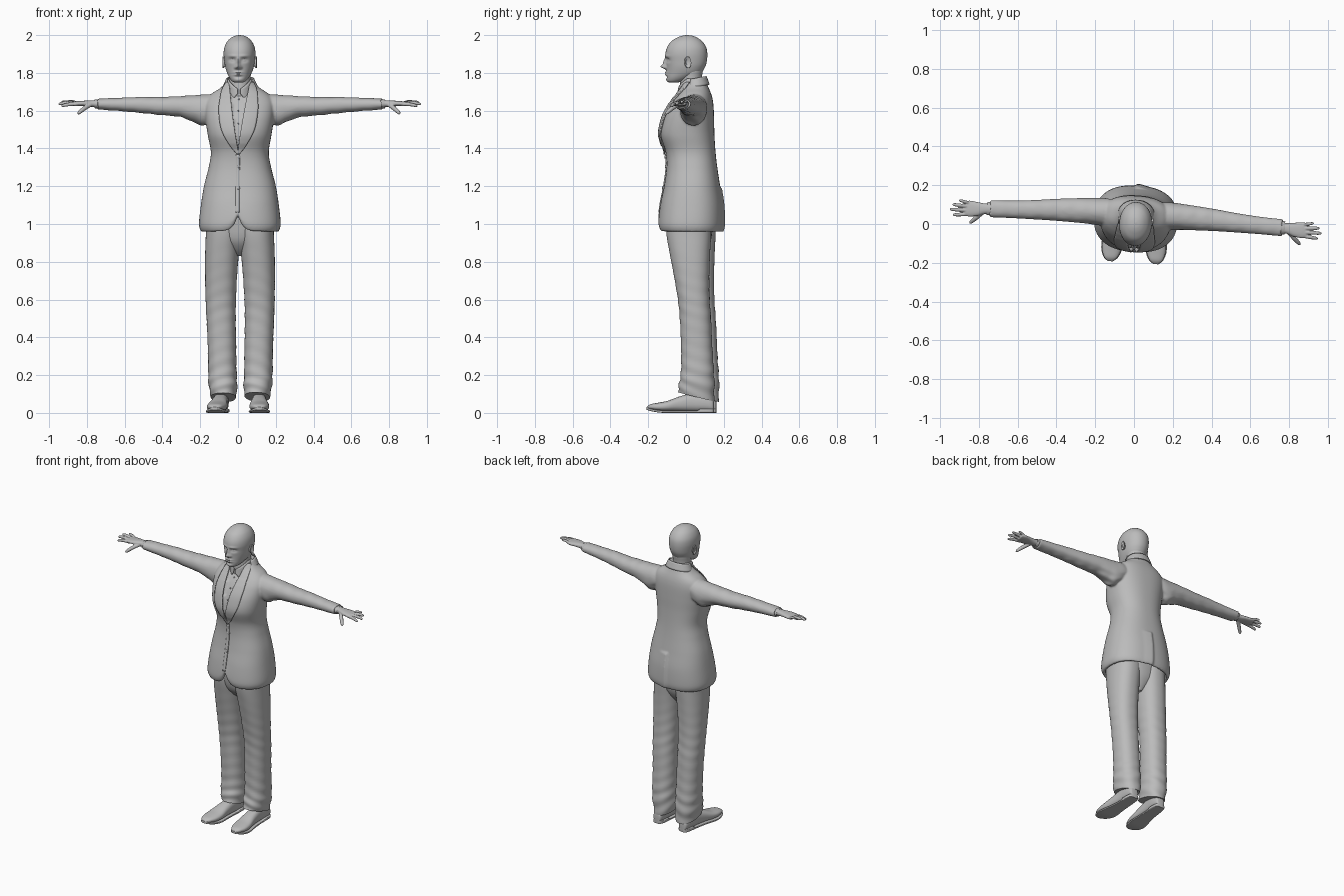
import bpy, bmesh, math
from mathutils import Vector

if "Cube" in bpy.data.objects:
    bpy.data.objects.remove(bpy.data.objects["Cube"])

GREY = bpy.data.materials.new("plain_grey")
GREY.diffuse_color = (0.5, 0.5, 0.5, 1)
GREY.use_nodes = True
GREY.node_tree.nodes["Principled BSDF"].inputs["Base Color"].default_value = GREY.diffuse_color
TURN, SHIFT = -0.065, 0.008      # whole figure is turned slightly


def finish(name, bm, voxel=0, smooth=0, thick=0):
    bmesh.ops.recalc_face_normals(bm, faces=bm.faces)
    for f in bm.faces:
        f.smooth = True
    me = bpy.data.meshes.new(name)
    bm.to_mesh(me)
    bm.free()
    me.materials.append(GREY)
    ob = bpy.data.objects.new(name, me)
    bpy.context.collection.objects.link(ob)
    ob.rotation_euler.z = TURN
    ob.location.x = SHIFT
    if thick:
        m = ob.modifiers.new("thickness", 'SOLIDIFY')
        m.thickness, m.offset = thick, 0
    if voxel:
        m = ob.modifiers.new("fuse", 'REMESH')
        m.mode, m.voxel_size, m.use_smooth_shade = 'VOXEL', voxel, True
    if smooth:
        m = ob.modifiers.new("soften", 'SMOOTH')
        m.factor, m.iterations = 0.5, smooth
    return ob


def spline(rows, steps):
    """Catmull-Rom through tuples of numbers."""
    out, last = [], len(rows) - 1
    for i in range(last):
        a, b, c, d = rows[max(i - 1, 0)], rows[i], rows[i + 1], rows[min(i + 2, last)]
        for k in range(steps):
            t = k / steps
            out.append(tuple(0.5 * (2 * q + (r - p) * t + (2 * p - 5 * q + 4 * r - s) * t * t
                                    + (3 * q - p - 3 * r + s) * t ** 3)
                             for p, q, r, s in zip(a, b, c, d)))
    return out + [tuple(rows[-1])]


def oval(center, u, v, p=2.0, n=48):
    """Superellipse ring in the plane of u and v."""
    ring = []
    for i in range(n):
        t = 2 * math.pi * i / n
        c, s = math.cos(t), math.sin(t)
        ring.append(Vector(center) + Vector(u) * math.copysign(abs(c) ** (2 / p), c)
                    + Vector(v) * math.copysign(abs(s) ** (2 / p), s))
    return ring


def loft(bm, rings):
    vs = [[bm.verts.new(co) for co in r] for r in rings]
    n = len(vs[0])
    for a, b in zip(vs, vs[1:]):
        for i in range(n):
            bm.faces.new((a[i], a[(i + 1) % n], b[(i + 1) % n], b[i]))
    bm.faces.new(vs[0][::-1])
    bm.faces.new(vs[-1])


def upright(rows, p=2.0, n=48):
    """Rings from (z, centre x, half width, front y, back y)."""
    return [oval((cx, (f + b) / 2, z), (rx, 0, 0), (0, (b - f) / 2, 0), p, n)
            for z, cx, rx, f, b in rows]


def patch(bm, f, nu, nv):
    g = [[bm.verts.new(f(i / nu, j / nv)) for j in range(nv + 1)] for i in range(nu + 1)]
    for i in range(nu):
        for j in range(nv):
            bm.faces.new((g[i][j], g[i + 1][j], g[i + 1][j + 1], g[i][j + 1]))


def bump(d, s):
    return math.exp(-(d / s) ** 2)


# Jacket: torso with open neck, cutaway hem and hollow skirt, fused with sleeves
TORSO = spline([(.96, 0, .205, -.135, .19), (1.0, 0, .216, -.145, .198), (1.1, 0, .206, -.135, .195),
                (1.2, 0, .19, -.115, .18), (1.3, 0, .165, -.102, .165), (1.38, 0, .153, -.107, .156),
                (1.47, 0, .168, -.134, .15), (1.55, 0, .18, -.121, .148), (1.62, 0, .185, -.088, .145),
                (1.66, 0, .175, -.062, .14), (1.69, 0, .15, -.038, .132), (1.72, 0, .105, -.018, .12),
                (1.75, 0, .076, 0, .108), (1.77, 0, .066, .01, .1)], 8)


def chest(x, z, out=0):
    """Point on the torso front at (x, z)."""
    r = min(TORSO, key=lambda q: abs(q[0] - z))
    k = min(abs(x / r[2]), .98)
    return Vector((x, (r[3] + r[4]) / 2 - (r[4] - r[3]) / 2 * (1 - k ** 2.4) ** (1 / 2.4) - out, z))


def opening(z):
    return max(0, (z - 1.38) * .155)


def tailor(co):
    front = co.y < 0.03
    if front and abs(co.x) < opening(co.z):
        co.y += .014
    elif front:
        co.y += .012 * bump(co.x, .03) * bump(co.z - 1.48, .06)
    low = max(0, 1 - (co.z - .96) / .14)
    if front:
        co.z += .085 * math.exp(-abs(co.x) / .025) * low
    elif 0 < co.x < .06 and co.z < 1.2:
        co.y += .01 * (1 - co.x / .06)      # back vent overlap
    return co


bm = bmesh.new()
body = [[tailor(c) for c in r] for r in upright(TORSO, 2.4, 120)]
inner = [[Vector((c.x * .92, .03 + (c.y - .03) * .92, c.z + dz)) for c in body[0]] for dz in (.1, 0)]
loft(bm, inner + body)
SLEEVE = spline([(.08, .05, 1.635, .06, .05), (.15, .052, 1.615, .07, .072), (.2, .052, 1.603, .07, .082),
                 (.25, .052, 1.612, .066, .069), (.32, .05, 1.622, .062, .055), (.42, .046, 1.624, .056, .048),
                 (.52, .04, 1.63, .05, .043), (.64, .034, 1.633, .045, .035), (.755, .03, 1.635, .044, .029)], 8)
for s in (-1, 1):
    rings = []
    for x, y, z, ry, rz in SLEEVE:
        w = 1 + .025 * math.sin(x * 75) * min(1, max(0, (x - .2) * 8))
        ring = oval((s * x, y, z), (0, ry, 0), (0, 0, rz * w), 2.1, 40)
        for c in ring:
            c.x += .006 * math.sin((c.y + c.z) * 90)
        rings.append(ring)
    loft(bm, rings)
finish("jacket", bm, .006, 3)

# Lapels lying on the chest, and the front overlap
bm = bmesh.new()
OUTER = spline([(1.37, .006), (1.42, .045), (1.5, .088), (1.6, .104), (1.66, .1), (1.71, .092), (1.75, .072)], 5)
for s in (-1, 1):
    def lapel(u, v):
        z, out = OUTER[round(u * (len(OUTER) - 1))]
        a = opening(z) - .002
        return chest(s * (a + (out - a) * v), z, .006 + .004 * (1 - v))
    patch(bm, lapel, len(OUTER) - 1, 8)
finish("lapels", bm, thick=.007)
bm = bmesh.new()
patch(bm, lambda u, v: chest(-.012 + .02 * v, 1.06 + .31 * u, .003), 24, 3)
finish("front_overlap", bm, thick=.006)

# Turned jacket collar round the back of the neck
bm = bmesh.new()


def collar(u, v):
    t = math.radians(-25 + 230 * u)
    r = 1 + .3 * (1 - v)
    return Vector((.07 * r * math.cos(t), .053 + .053 * r * math.sin(t),
                   1.725 + .012 * math.sin(t) + .045 * v))


patch(bm, collar, 40, 5)
finish("jacket_collar", bm, thick=.007)

# Shirt collar, open at the front with two points
bm = bmesh.new()
for s in (-1, 1):
    def shirt(u, v):
        t = math.radians(-84 + 174 * u)
        r = 1.12 - .08 * v
        top = 1.715 + .055 * min(1, u * 2.5)
        low = 1.70 - .04 * bump(u - .16, .14)
        return Vector((s * .06 * r * math.cos(t), .027 + .064 * r * math.sin(t), low + (top - low) * v))
    patch(bm, shirt, 30, 5)
finish("shirt_collar", bm, thick=.005)

# Jacket and shirt buttons
bm = bmesh.new()
for x, z, r, out in ((.002, 1.355, .008, .006), (.002, 1.305, .008, .006), (.002, 1.19, .008, .006),
                     (0, 1.6, .004, -.014), (0, 1.53, .004, -.014), (0, 1.66, .004, -.014)):
    c = chest(x, z, out)
    loft(bm, [oval(c + Vector((0, dy, 0)), (k * r, 0, 0), (0, 0, k * r), 2, 12)
              for dy, k in ((.006, 1), (-.002, 1), (-.004, .7))])
finish("buttons", bm)

# Trousers: two soft legs and a seat hidden by the jacket
bm = bmesh.new()
LEG = spline([(.085, .09, .066, -.03, .16), (.15, .093, .075, -.024, .163), (.22, .096, .075, -.014, .16),
              (.35, .098, .075, -.014, .152), (.5, .102, .077, -.02, .145), (.6, .103, .08, -.03, .138),
              (.72, .101, .084, -.05, .136), (.85, .095, .089, -.075, .14), (.95, .088, .092, -.092, .145),
              (1.05, .088, .09, -.095, .145)], 8)
for s in (-1, 1):
    rings = upright([(z, s * cx, rx, f - .006 * s, b - .006 * s) for z, cx, rx, f, b in LEG], 2.3, 56)
    for ring in rings:
        mid = sum(ring, Vector()) / len(ring)
        for c in ring:
            d = c - mid
            fade = .03 * bump(c.z - .15, .16) + .012 * bump(c.z - .55, .2)
            c.xy = (mid + d * (1 + fade * math.sin(c.z * 85 + s * c.x * 30 + c.y * 25))).xy
        for c in ring:
            c.z -= .025 * max(0, 1 - (c.z - .085) / .1) * (c.y - .06) / .1
    loft(bm, rings)
loft(bm, upright(spline([(.83, 0, .02, .0, .08), (.87, 0, .07, -.045, .11), (.93, 0, .13, -.08, .135),
                         (1.05, 0, .17, -.095, .145)], 4), 2.2))
finish("trousers", bm)

# Shoes: shaped uppers on thin soles
SHOE = spline([(.155, .1, .012, .05), (.148, .1, .028, .07), (.11, .1, .036, .095), (.04, .102, .038, .1),
               (-.03, .106, .044, .082), (-.09, .111, .052, .06), (-.14, .115, .049, .05),
               (-.18, .117, .034, .042), (-.2, .118, .012, .028)], 5)
for name, wide, sole in (("shoe_uppers", 1, False), ("shoe_soles", 1.08, True)):
    bm = bmesh.new()
    for s in (-1, 1):
        rings = []
        for y, cx, w, h in SHOE:
            lift = .016 * max(0, (-y - .1) / .1) ** 2
            lo, hi = (lift, lift + (.022 if y > .07 else .013)) if sole else (.008 + lift, h + .004)
            rings.append(oval((s * cx, y, (lo + hi) / 2), (w * wide, 0, 0), (0, 0, (hi - lo) / 2),
                              6 if sole else 2.4, 32))
        loft(bm, rings)
    finish(name, bm)

# Hands: wrist and palm fused with tapered fingers
bm = bmesh.new()
PALM = spline([(.73, .03, 1.637, .026, .02), (.78, .028, 1.637, .027, .018), (.82, .024, 1.638, .036, .015),
               (.86, .024, 1.637, .041, .013), (.885, .024, 1.637, .036, .009)], 5)
FINGERS = [((.868, -.006, 1.634), (.945, -.014, 1.624), .0095), ((.872, .014, 1.638), (.962, .014, 1.635), .0098),
           ((.87, .034, 1.639), (.95, .04, 1.645), .0095), ((.86, .052, 1.638), (.918, .064, 1.65), .0082),
           ((.79, .01, 1.632), (.855, -.052, 1.583), .0115)]
for s in (-1, 1):
    loft(bm, [oval((s * x, y, z), (0, ry, 0), (0, 0, rz), 2.3, 28) for x, y, z, ry, rz in PALM])
    for a, b, r in FINGERS:
        a, b = Vector((s * a[0], *a[1:])), Vector((s * b[0], *b[1:]))
        d = (b - a).normalized()
        u = d.cross(Vector((0, 0, 1))).normalized()
        v = d.cross(u)
        loft(bm, [oval(a.lerp(b, t) + Vector((0, 0, .004 * math.sin(t * math.pi))), u * r * k, v * r * k, 2, 14)
                  for t, k in ((-.1, 1), (.25, 1), (.5, 1.02), (.75, .92), (.9, .8), (.97, .5), (1, .15))])
finish("hands", bm, .0033, 2)

# Shirt cuffs at the sleeve ends
bm = bmesh.new()
for s in (-1, 1):
    loft(bm, [oval((s * x, .03, 1.636), (0, .034 * k, 0), (0, 0, .024 * k), 2, 32)
              for x, k in ((.74, 1), (.768, 1), (.77, .96), (.766, .85))])
finish("shirt_cuffs", bm)

# Neck
bm = bmesh.new()
loft(bm, upright(spline([(1.64, 0, .07, -.035, .1), (1.72, 0, .06, -.033, .092), (1.77, 0, .057, -.03, .084),
                         (1.82, 0, .06, -.03, .09), (1.87, 0, .055, -.02, .085)], 6)))
finish("neck", bm)

# Head: bald skull with modelled brow, eyes, nose, lips and chin
bm = bmesh.new()
HEAD = spline([(1.749, 0, .022, -.09, -.045), (1.757, 0, .037, -.1, -.01), (1.775, 0, .052, -.104, .035),
               (1.8, 0, .065, -.103, .08), (1.83, 0, .075, -.103, .1), (1.86, 0, .08, -.106, .11),
               (1.9, 0, .084, -.109, .113), (1.935, 0, .08, -.1, .107), (1.965, 0, .066, -.08, .088),
               (1.985, 0, .046, -.05, .062), (1.996, 0, .025, -.022, .036), (2.0, 0, .003, .005, .011)], 9)
rings = upright(HEAD, 2.1, 112)
for c in (c for r in rings for c in r if c.y < -.02):
    x, z = abs(c.x), c.z
    c.y -= .028 * bump(x, .013) * bump(z - 1.833, .012) + .015 * bump(x, .009) * bump(z - 1.856, .02)
    c.y -= .008 * bump(x - .014, .007) * bump(z - 1.828, .007)
    c.y += .013 * bump(x - .032, .017) * bump(z - 1.868, .011)
    c.y -= .007 * bump(x - .032, .01) * bump(z - 1.866, .006)
    c.y -= .005 * bump(x - .03, .025) * bump(z - 1.889, .007)
    c.y -= .009 * bump(x, .021) * (bump(z - 1.803, .005) + bump(z - 1.791, .006))
    c.y += .004 * bump(x, .022) * bump(z - 1.778, .006) - .003 * bump(x, .018) * bump(z - 1.762, .008)
loft(bm, rings)
finish("head", bm)

# Ears
bm = bmesh.new()
for s in (-1, 1):
    loft(bm, [oval((s * x, .012 + .3 * (x - .076), 1.856), (0, .018 * k, .004 * k), (0, -.004 * k, .031 * k), 2, 28)
              for x, k in ((.068, .6), (.078, .75), (.087, 1), (.091, .95), (.09, .75), (.084, .5))])
finish("ears", bm)

# Keep hems and rims crisp
bpy.ops.object.select_all(action='SELECT')
bpy.context.view_layer.objects.active = bpy.context.scene.objects["jacket"]
bpy.ops.object.shade_smooth_by_angle(angle=math.radians(45))
